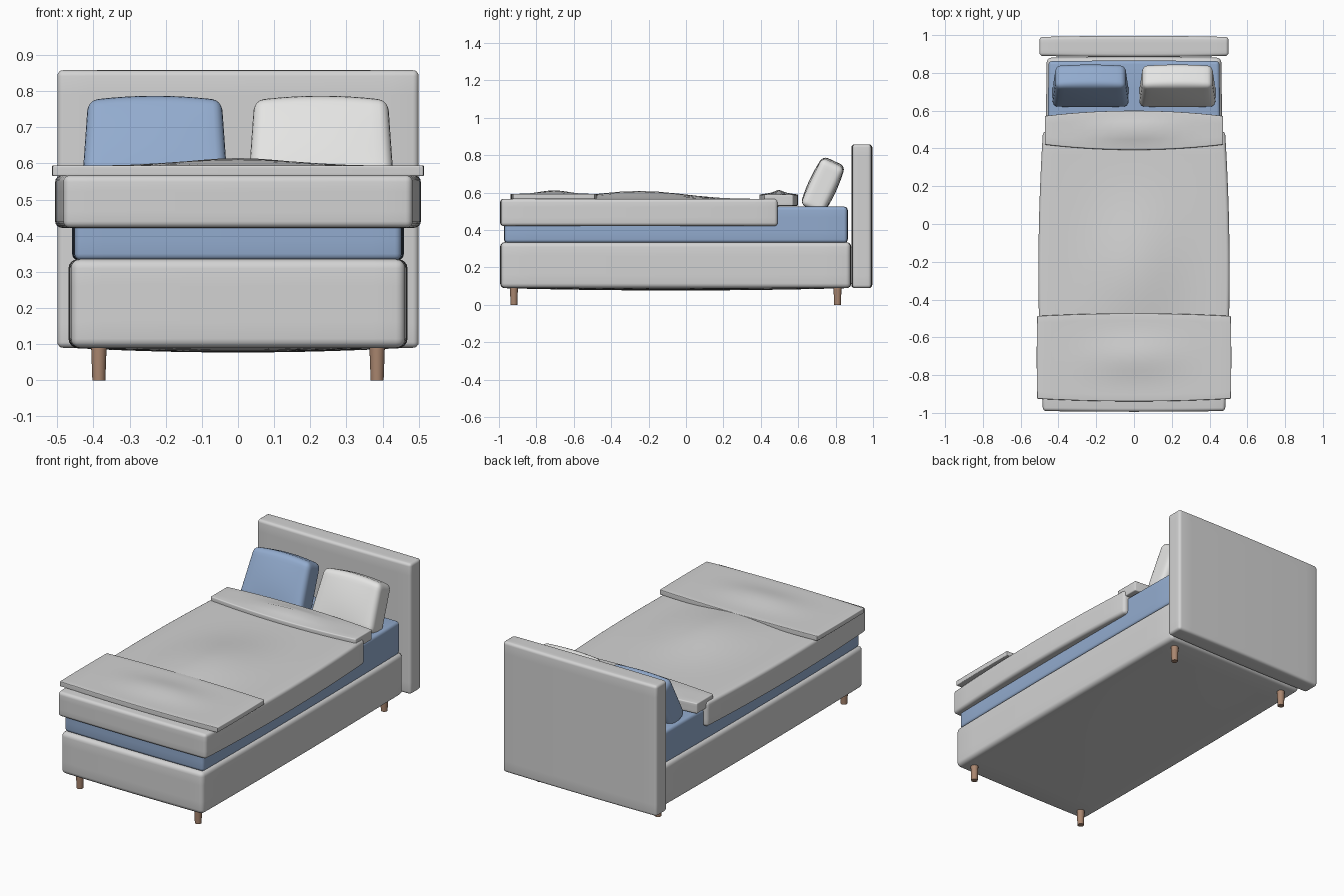
import bpy, bmesh, math
from mathutils import Vector, Matrix

cube = bpy.data.objects.get("Cube")
if cube:
    bpy.data.objects.remove(cube, do_unlink=True)


def material(name, rgb):
    mat = bpy.data.materials.new(name)
    mat.use_nodes = True
    mat.diffuse_color = (*rgb, 1)
    mat.node_tree.nodes["Principled BSDF"].inputs["Base Color"].default_value = (*rgb, 1)
    return mat


GREY = material("light grey fabric", (0.65, 0.65, 0.65))
WHITE = material("white cotton", (0.78, 0.78, 0.77))
BLUE = material("soft blue cotton", (0.29, 0.41, 0.62))
WOOD = material("brown wood", (0.40, 0.24, 0.16))


def smooth(obj):
    bpy.ops.object.select_all(action='DESELECT')
    obj.select_set(True)
    bpy.context.view_layer.objects.active = obj
    bpy.ops.object.shade_smooth_by_angle(angle=math.radians(40))


def soft_box(name, mat, low, high, radius, bulge=(0, 0), crown=0, sag=0,
             taper=0, tilt=0, cuts=13):
    """Rounded box with bowed sides, a raised crown and a sagging underside."""
    low, high = Vector(low), Vector(high)
    half, centre = (high - low) / 2, (high + low) / 2
    bm = bmesh.new()
    bmesh.ops.create_cube(bm, size=2)
    bmesh.ops.scale(bm, vec=half, verts=bm.verts)
    bmesh.ops.bevel(bm, geom=bm.edges[:], offset=radius, segments=4,
                    profile=0.5, affect='EDGES')
    # Slice the long sides so that they can bend
    for axis in range(3):
        count = cuts if half[axis] > 0.13 else 3
        reach = half[axis] - radius
        normal = Vector([float(i == axis) for i in range(3)])
        for i in range(count):
            at = reach * (2 * (i + 1) / (count + 1) - 1)
            bmesh.ops.bisect_plane(bm, geom=bm.verts[:] + bm.edges[:] + bm.faces[:],
                                   plane_co=normal * at, plane_no=normal)
    for v in bm.verts:
        ux, uy, uz = (v.co[i] / half[i] for i in range(3))
        fx, fy, fz = (max(0, 1 - u * u) for u in (ux, uy, uz))
        v.co.x = v.co.x * (1 - taper * uz) + bulge[0] * ux * fy
        v.co.y += bulge[1] * uy * fx
        if uz > 0:
            v.co.z += crown * uz * (fx * fy) ** 5
        else:
            v.co.z += sag * uz * fx * fy
        # Pillows arch along the top edge and swell in the middle
        if taper:
            v.co.z += 0.014 * max(0, uz) * fx
            v.co.y += 0.012 * uy * fx * fz
    mesh = bpy.data.meshes.new(name)
    bm.to_mesh(mesh)
    bm.free()
    mesh.materials.append(mat)
    obj = bpy.data.objects.new(name, mesh)
    obj.location = centre
    obj.rotation_euler.x = tilt
    bpy.context.collection.objects.link(obj)
    smooth(obj)
    return obj


# Frame
soft_box("headboard", GREY, (-0.5, 0.89, 0.09), (0.5, 0.99, 0.858), 0.016,
         bulge=(0, 0.006))
soft_box("bed_base", GREY, (-0.462, -0.99, 0.09), (0.462, 0.88, 0.335), 0.025,
         bulge=(0.007, 0.004), sag=0.013)

# Bedding
soft_box("mattress", BLUE, (-0.452, -0.97, 0.332), (0.452, 0.862, 0.525), 0.018,
         bulge=(0.007, 0.003))
soft_box("duvet", GREY, (-0.482, -0.99, 0.422), (0.482, 0.49, 0.567), 0.018,
         bulge=(0.024, 0.004), crown=0.042)
soft_box("foot_throw", GREY, (-0.513, -0.925, 0.565), (0.513, -0.487, 0.594), 0.004,
         bulge=(0.002, 0.014), crown=0.018)
soft_box("folded_sheet", GREY, (-0.472, 0.42, 0.53), (0.472, 0.572, 0.591), 0.006,
         bulge=(0, 0.028), crown=0.024)

# Pillows lean back on the headboard
for side, mat, x in (("right", BLUE, -0.23), ("left", WHITE, 0.23)):
    soft_box(side + "_pillow", mat, (x - 0.194, 0.664, 0.497), (x + 0.194, 0.794, 0.769),
             0.028, taper=0.045, tilt=math.radians(-25))

# Tapered legs
for end, y in (("front", -0.92), ("back", 0.81)):
    for side, x in (("right", -0.385), ("left", 0.385)):
        bpy.ops.mesh.primitive_cone_add(vertices=20, radius1=0.018, radius2=0.022,
                                        depth=0.11, location=(x, y, 0.055))
        leg = bpy.context.object
        leg.name = f"{end}_{side}_leg"
        leg.data.materials.append(mat := WOOD)
        smooth(leg)
